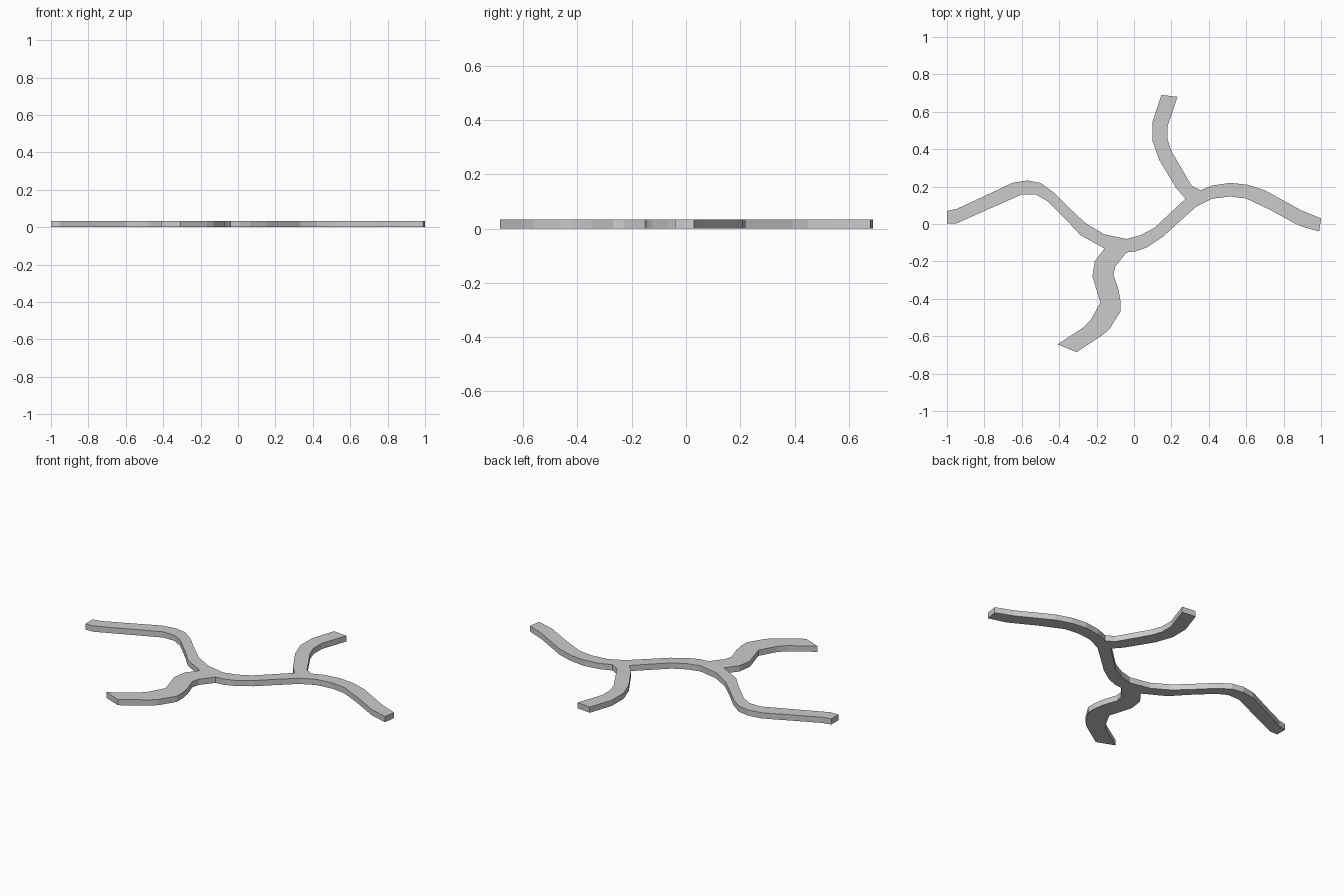
import bpy
import bmesh

THICKNESS = 0.034

# The winding channel and its two branches share one outline, made of four banks
# (clockwise seen from above, each bank ending at the tip of an arm)
west_to_north = [
    (-1, .07), (-.95, .08), (-.82, .14), (-.65, .22), (-.57, .233), (-.5, .22),
    (-.43, .17), (-.34, .08), (-.26, .005), (-.16, -.055), (-.04, -.08),
    (.035, -.06), (.11, -.02), (.185, .05), (.275, .135),
    (.227, .19), (.136, .34), (.1, .44), (.1, .55), (.147, .69)]
north_to_east = [
    (.233, .68), (.18, .525), (.18, .45), (.2, .39), (.27, .27), (.307, .206),
    (.355, .18), (.42, .206), (.516, .22), (.607, .21), (.7, .18),
    (.896, .072), (1, .03)]
east_to_south = [
    (.99, -.04), (.885, -.01), (.725, .077), (.6, .136), (.516, .147),
    (.42, .136), (.334, .094), (.238, .008), (.152, -.07), (.067, -.126),
    (.008, -.147), (-.04, -.152), (-.1, -.227), (-.11, -.27), (-.083, -.35),
    (-.072, -.414), (-.072, -.468), (-.13, -.56), (-.163, -.59), (-.307, -.685)]
south_to_west = [
    (-.41, -.644), (-.27, -.553), (-.233, -.516), (-.18, -.42), (-.222, -.28),
    (-.21, -.2), (-.158, -.131), (-.286, -.06), (-.36, .02), (-.468, .126),
    (-.527, .158), (-.6, .158), (-.95, .003), (-1, .003)]


def extrude_outline(name, outline, height):
    bm = bmesh.new()
    base = bm.faces.new([bm.verts.new((x, y, 0)) for x, y in outline])
    top = bmesh.ops.extrude_face_region(bm, geom=[base], use_keep_orig=True)
    verts = [v for v in top["geom"] if isinstance(v, bmesh.types.BMVert)]
    bmesh.ops.translate(bm, verts=verts, vec=(0, 0, height))
    bmesh.ops.recalc_face_normals(bm, faces=bm.faces)
    mesh = bpy.data.meshes.new(name)
    bm.to_mesh(mesh)
    bm.free()
    obj = bpy.data.objects.new(name, mesh)
    bpy.context.collection.objects.link(obj)
    return obj


# Flat slab with straight walls
extrude_outline("branching_river",
                west_to_north + north_to_east + east_to_south + south_to_west,
                THICKNESS)
